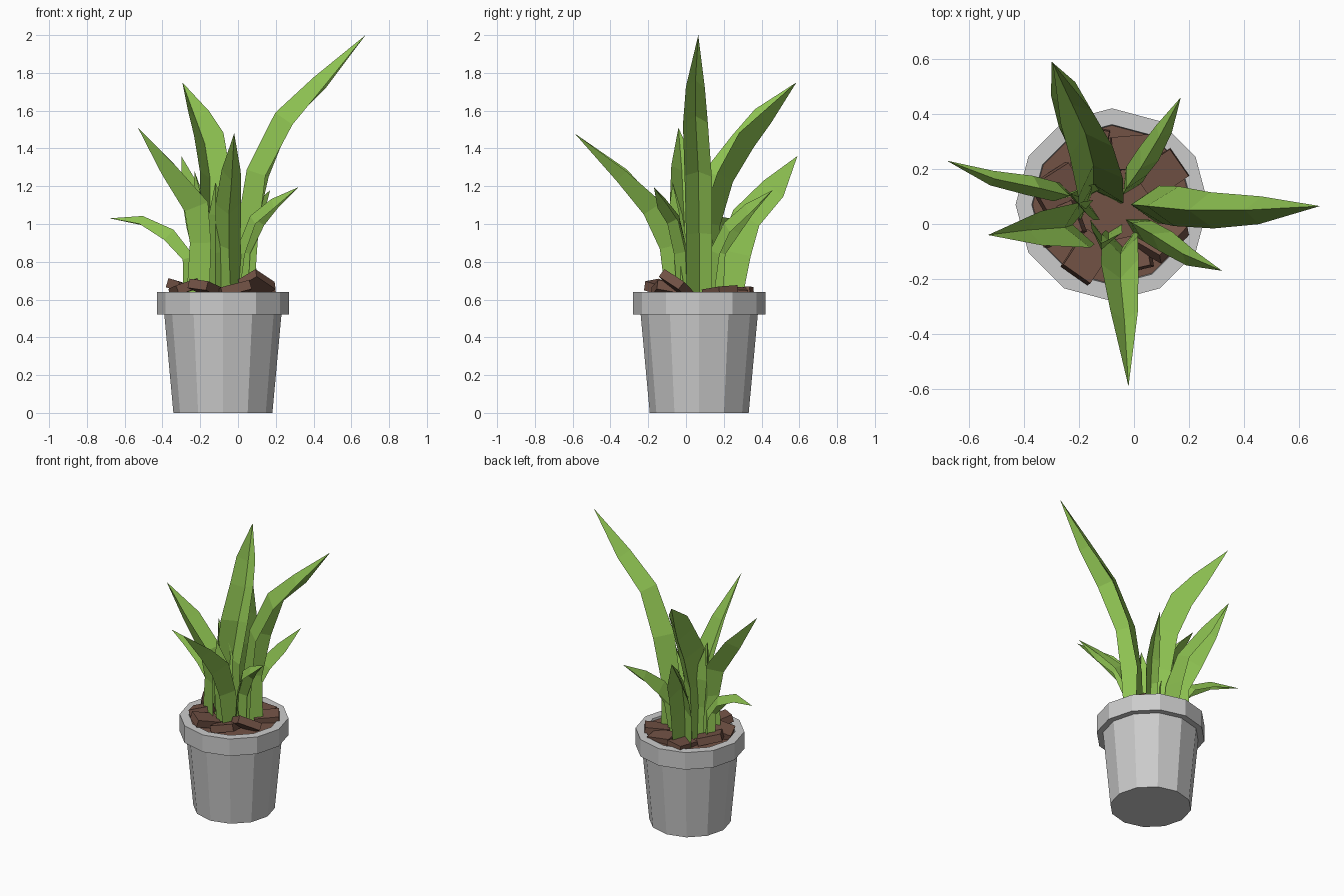
import bpy, bmesh, math, random
from mathutils import Vector, Matrix

if "Cube" in bpy.data.objects:
    bpy.data.objects.remove(bpy.data.objects["Cube"])

random.seed(4)
CX, CY = -0.08, 0.07


def material(name, rgb):
    m = bpy.data.materials.new(name)
    m.diffuse_color = (*rgb, 1)
    m.use_nodes = True
    m.node_tree.nodes["Principled BSDF"].inputs["Base Color"].default_value = m.diffuse_color
    return m


GREEN = material("leaf green", (0.27, 0.54, 0.083))
BROWN = material("bark brown", (0.17, 0.085, 0.06))


def finish(name, bm, mat=None):
    bmesh.ops.recalc_face_normals(bm, faces=bm.faces)
    me = bpy.data.meshes.new(name)
    bm.to_mesh(me)
    bm.free()
    ob = bpy.data.objects.new(name, me)
    bpy.context.collection.objects.link(ob)
    if mat:
        me.materials.append(mat)
    return ob


def lathe(name, profile, sides=12, mat=None):
    """Faceted solid of revolution, capped at both ends."""
    bm = bmesh.new()
    rings = [[bm.verts.new((CX + r * math.cos(math.tau * i / sides),
                            CY + r * math.sin(math.tau * i / sides), z))
              for i in range(sides)] for r, z in profile]
    for a, b in zip(rings, rings[1:]):
        for i in range(sides):
            j = (i + 1) % sides
            bm.faces.new((a[i], a[j], b[j], b[i]))
    bm.faces.new(rings[0][::-1])
    bm.faces.new(rings[-1])
    return finish(name, bm, mat)


def leaf(name, path, width, depth, fold=-1):
    """Folded blade: two edges and a central ridge (fold=-1) or keel (fold=1)."""
    pts = [Vector(p) for p in path]
    out = pts[-1] - pts[0]
    out.z = 0
    side = Vector((-out.y, out.x, 0)).normalized()
    n = len(pts) - 1
    bm = bmesh.new()
    rings = []
    for i, p in enumerate(pts[:-1]):
        tangent = (pts[i + 1] - pts[max(i - 1, 0)]).normalized()
        up = side.cross(tangent).normalized()
        if up.dot(out) > 0:
            up = -up
        t = i / n
        k = 0.95 + 0.2 * t if t < 0.5 else 1.05 - 1.1 * (t - 0.5)
        w = width * k / 2
        d = depth * k / 2 * fold
        skew = 0.15 * d * (-1) ** i
        rings.append([bm.verts.new(p + side * w + up * (d + skew)),
                      bm.verts.new(p - up * d * 0.4),
                      bm.verts.new(p - side * w + up * (d - skew)),
                      bm.verts.new(p - up * d)])
    tip = bm.verts.new(pts[-1])
    for a, b in zip(rings, rings[1:]):
        for i in range(4):
            j = (i + 1) % 4
            bm.faces.new((a[i], a[j], b[j], b[i]))
    for i in range(4):
        bm.faces.new((rings[-1][i], rings[-1][(i + 1) % 4], tip))
    bm.faces.new(rings[0])
    return finish(name, bm, GREEN)


# Pot with a thick rim, and the soil inside it
lathe("pot", [(0.262, 0), (0.31, 0.52), (0.35, 0.52), (0.35, 0.64), (0.291, 0.64), (0.285, 0.6)])
lathe("soil", [(0.283, 0.595), (0.288, 0.625)], mat=BROWN)

# Bark chips: x, y, z, heading, tilt
for i, (x, y, z, a, tilt) in enumerate([
        (-0.27, 0.0, 0.665, 20, 0.3), (-0.17, -0.12, 0.66, 55, 0.25), (-0.02, -0.11, 0.65, 10, 0.25),
        (0.10, -0.05, 0.68, 60, 0.5), (0.10, 0.18, 0.64, 35, 0.1), (0.0, 0.26, 0.635, 5, 0.1),
        (-0.16, 0.27, 0.635, 80, 0.1), (-0.28, 0.13, 0.66, 30, 0.25)]):
    bm = bmesh.new()
    bmesh.ops.create_cube(bm, size=1)
    rot = (Matrix.Rotation(math.radians(a), 4, 'Z')
           @ Matrix.Rotation(random.uniform(-tilt, tilt), 4, 'X')
           @ Matrix.Rotation(random.choice((-tilt, tilt)), 4, 'Y'))
    bm.transform(Matrix.Translation((x, y, z)) @ rot @ Matrix.Diagonal((0.16, 0.12, 0.05, 1)))
    finish(f"bark_chip_{i + 1}", bm, BROWN)

# Long leaves
leaf("leaf_right_tall", [(0.04, 0.07, 0.62), (0.045, 0.07, 0.95), (0.10, 0.065, 1.27),
                         (0.24, 0.05, 1.56), (0.43, 0.05, 1.75), (0.675, 0.065, 2.0)], 0.14, 0.11)
leaf("leaf_back_tall", [(-0.14, 0.10, 0.62), (-0.14, 0.12, 1.0), (-0.14, 0.19, 1.25),
                        (-0.17, 0.31, 1.44), (-0.22, 0.42, 1.57), (-0.295, 0.585, 1.75)], 0.17, 0.13, 1)
leaf("leaf_left", [(-0.22, 0.0, 0.62), (-0.20, 0.0, 0.90), (-0.23, -0.01, 1.09),
                   (-0.37, -0.02, 1.29), (-0.53, -0.04, 1.51)], 0.16, 0.11, 1)
leaf("leaf_front", [(-0.04, -0.06, 0.62), (-0.05, -0.09, 0.88), (-0.05, -0.18, 1.08),
                    (-0.035, -0.34, 1.255), (-0.02, -0.59, 1.48)], 0.13, 0.10, 1)
leaf("leaf_back_low", [(-0.14, 0.22, 0.62), (-0.15, 0.24, 0.85), (-0.18, 0.31, 1.03),
                       (-0.24, 0.45, 1.19), (-0.30, 0.59, 1.36)], 0.13, 0.15)

# Short leaves
leaf("leaf_left_drooping", [(-0.25, 0.11, 0.62), (-0.26, 0.11, 0.82), (-0.36, 0.135, 0.945),
                            (-0.51, 0.165, 1.02), (-0.68, 0.23, 1.03)], 0.07, 0.06)
leaf("leaf_back_right", [(-0.02, 0.14, 0.62), (-0.01, 0.16, 0.85), (0.04, 0.23, 0.98),
                         (0.10, 0.33, 1.08), (0.17, 0.46, 1.18)], 0.08, 0.08)
leaf("leaf_front_right", [(0.0, 0.0, 0.62), (0.02, -0.01, 0.85), (0.09, -0.05, 1.02),
                          (0.19, -0.115, 1.11), (0.32, -0.17, 1.195)], 0.08, 0.07)
leaf("leaf_inner_left", [(-0.16, 0.09, 0.62), (-0.17, 0.09, 0.85), (-0.20, 0.10, 1.05),
                         (-0.23, 0.11, 1.28)], 0.13, 0.10, 1)
leaf("leaf_inner_front", [(-0.11, -0.03, 0.62), (-0.11, -0.05, 0.85), (-0.11, -0.06, 1.05),
                          (-0.12, -0.07, 1.22)], 0.12, 0.08, 1)
